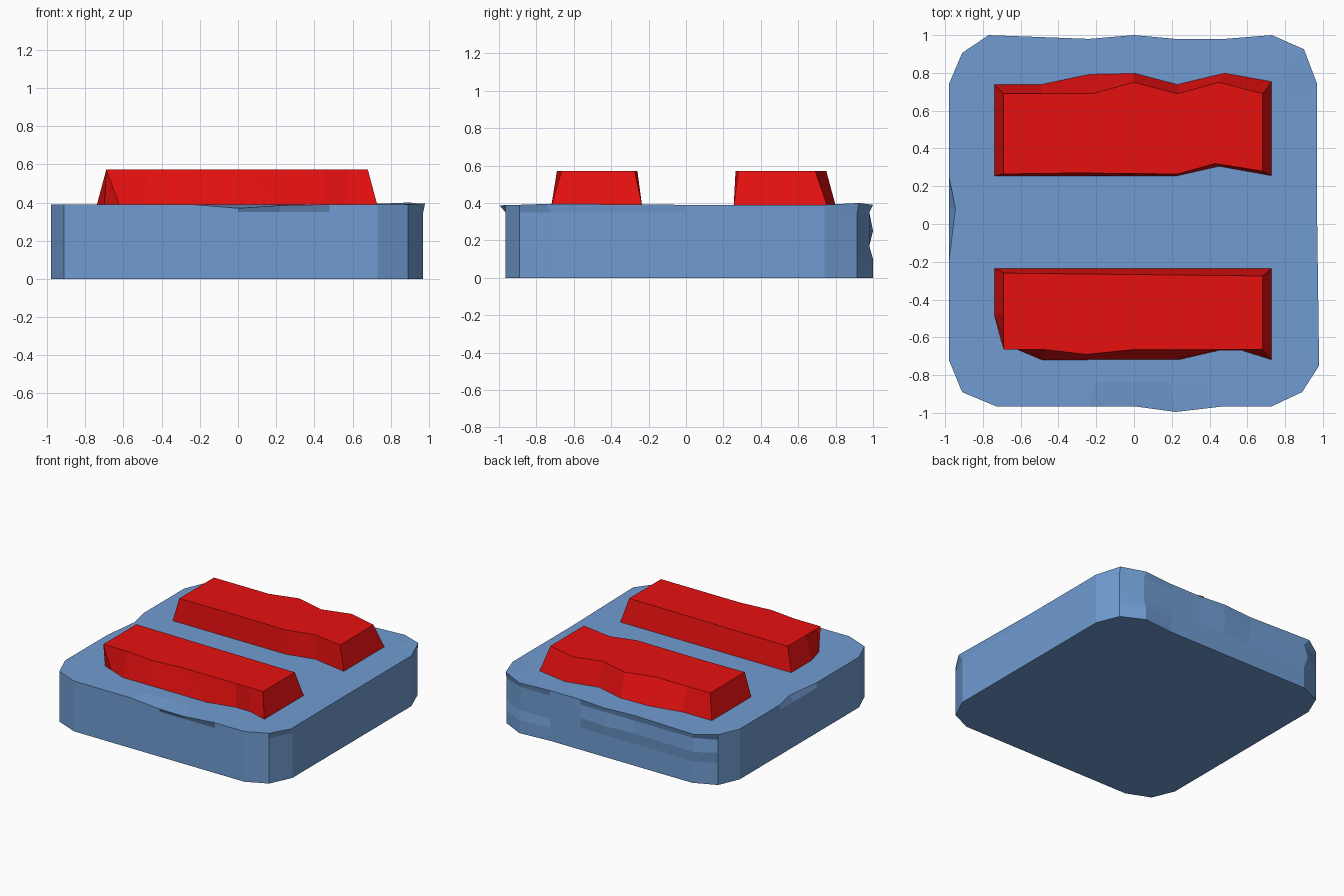
import bpy

BASE_TOP = 0.39
BAR_TOP = 0.572


def material(name, color):
    mat = bpy.data.materials.new(name)
    mat.diffuse_color = (*color, 1)
    return mat


def loft(name, rings, mat):
    """Join equally sized point rings, bottom to top, and cap both ends."""
    n = len(rings[0])
    verts = [p for ring in rings for p in ring]
    faces = [tuple(reversed(range(n)))]
    for r in range(len(rings) - 1):
        for i in range(n):
            j = (i + 1) % n
            faces.append((r * n + i, r * n + j, (r + 1) * n + j, (r + 1) * n + i))
    faces.append(tuple(range((len(rings) - 1) * n, len(rings) * n)))
    mesh = bpy.data.meshes.new(name)
    mesh.from_pydata(verts, [], faces)
    mesh.update()
    mesh.materials.append(mat)
    obj = bpy.data.objects.new(name, mesh)
    bpy.context.collection.objects.link(obj)
    return obj


def ring(outline, z, changes=None):
    pts = [(x, y, z) for x, y in outline]
    for i, p in (changes or {}).items():
        pts[i] = p
    return pts


blue = material("blue", (0.16, 0.33, 0.64))
red = material("red", (0.8, 0.005, 0.005))

# Rough slab with clipped corners, counter-clockwise from front left
slab = [(-0.91, -0.89), (-0.73, -0.965), (-0.24, -0.965), (0, -0.965),
        (0.22, -0.965), (0.48, -0.965), (0.73, -0.965), (0.89, -0.89),
        (0.97, -0.72), (0.97, 0), (0.97, 0.74), (0.90, 0.915),
        (0.73, 0.98), (0.48, 0.98), (0.22, 0.98), (0, 0.98),
        (-0.24, 0.98), (-0.74, 0.98), (-0.91, 0.905), (-0.98, 0.74),
        (-0.98, 0.25), (-0.98, 0.08), (-0.98, -0.2), (-0.98, -0.72)]
inner = [(x * 0.87, y * 0.87) for x, y in slab]
loft("base_slab", [
    ring(slab, 0, {12: (0.73, 1.0, 0)}),
    ring(slab, 0.10, {12: (0.73, 1.0, 0.1)}),
    ring(slab, 0.17),
    ring(slab, 0.25, {15: (0, 1.0, 0.25), 17: (-0.76, 0.995, 0.25)}),
    ring(slab, 0.35),
    # Chipped upper rim with a small overhanging lip at the front
    ring(slab, BASE_TOP, {3: (0, -0.965, 0.37), 4: (0.22, -0.995, 0.385),
                          12: (0.73, 1.0, 0.39), 15: (0, 1.0, 0.39),
                          17: (-0.77, 1.0, 0.39), 21: (-0.945, 0.08, 0.39),
                          8: (0.98, -0.75, 0.395), 11: (0.9, 0.925, 0.4)}),
    ring(inner, BASE_TOP),
], blue)

# Wavy tapered bar at the back
back_low = [(-0.74, 0.255), (-0.3, 0.255), (0.23, 0.255), (0.45, 0.305),
            (0.73, 0.255), (0.73, 0.755), (0.48, 0.80), (0.23, 0.74),
            (0, 0.80), (-0.23, 0.795), (-0.49, 0.74), (-0.74, 0.74)]
back_high = [(-0.69, 0.265), (-0.3, 0.27), (0.23, 0.265), (0.43, 0.32),
             (0.68, 0.28), (0.68, 0.69), (0.45, 0.75), (0.23, 0.69),
             (0, 0.75), (-0.22, 0.69), (-0.49, 0.69), (-0.69, 0.69)]
loft("back_bar", [ring(back_low, BASE_TOP - 0.005), ring(back_high, BAR_TOP)], red)

# Tapered bar at the front with a worn front edge
front_low = [(-0.74, -0.48), (-0.70, -0.63), (-0.62, -0.665), (-0.49, -0.72),
             (-0.25, -0.72), (0.23, -0.72), (0.45, -0.67), (0.57, -0.67),
             (0.73, -0.72), (0.73, -0.235), (-0.74, -0.235)]
front_high = [(-0.69, -0.48), (-0.69, -0.62), (-0.69, -0.665), (-0.47, -0.665),
              (-0.25, -0.69), (0, -0.665), (0.45, -0.665), (0.57, -0.665),
              (0.68, -0.665), (0.68, -0.275), (-0.69, -0.26)]
loft("front_bar", [ring(front_low, BASE_TOP - 0.005), ring(front_high, BAR_TOP)], red)
